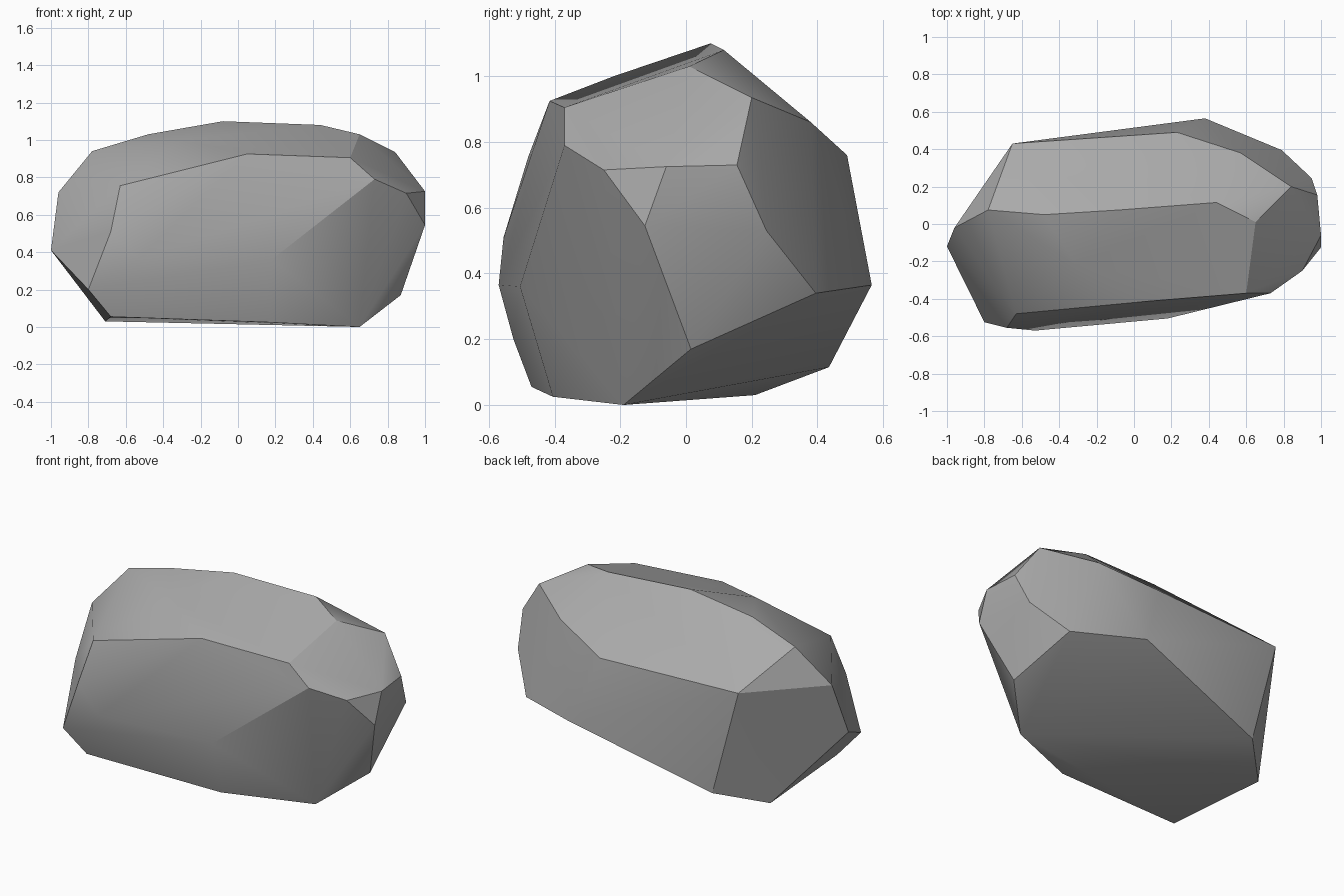
import bpy
import bmesh
import math

# Remove the default object
default_cube = bpy.data.objects.get("Cube")
if default_cube:
    bpy.data.objects.remove(default_cube, do_unlink=True)

# Single stone colour
stone_grey = bpy.data.materials.new("stone_grey")
stone_grey.use_nodes = True
stone_colour = (0.4, 0.4, 0.4, 1.0)
stone_grey.diffuse_color = stone_colour
principled_node = next(node for node in stone_grey.node_tree.nodes if node.type == "BSDF_PRINCIPLED")
principled_node.inputs["Base Color"].default_value = stone_colour
principled_node.inputs["Roughness"].default_value = 0.9

# Corner points of the chipped stone, grouped by region
crown_corners = [(-.48, .05, 1.03), (-.08, .075, 1.1), (.44, .115, 1.08), (.65, .01, 1.03),
                 (.6, -.37, .905), (.05, -.415, .925), (-.31, -.22, 1.0)]
back_corners = [(.84, .2, .935), (.57, .38, .86), (.23, .49, .76), (-.65, .43, .76),
                (.38, .565, .365), (.79, .395, .34)]
left_end_corners = [(.98, .155, .73), (1, -.06, .725), (1, -.125, .545), (.95, .245, .53),
                    (.9, -.25, .715), (.73, -.37, .79)]
right_end_corners = [(-.78, .075, .94), (-.96, -.02, .72), (-1, -.12, .41), (-.8, -.525, .2),
                     (-.68, -.555, .51), (-.63, -.48, .755)]
front_corners = [(-.53, -.57, .365), (.18, -.505, .36)]
base_corners = [(.87, .015, .17), (.65, -.19, 0), (.17, -.405, .025), (-.68, -.47, .055),
                (-.71, .21, .03), (-.48, .435, .115)]
stone_regions = (crown_corners, back_corners, left_end_corners,
                 right_end_corners, front_corners, base_corners)


def build_stone(object_name, regions, material):
    """Wrap a tight skin around the corners and merge nearly flat facets."""
    stone_bmesh = bmesh.new()
    for region in regions:
        for corner in region:
            stone_bmesh.verts.new(corner)
    bmesh.ops.convex_hull(stone_bmesh, input=stone_bmesh.verts[:])
    bmesh.ops.dissolve_limit(stone_bmesh, angle_limit=math.radians(5),
                             verts=stone_bmesh.verts[:], edges=stone_bmesh.edges[:])
    bmesh.ops.recalc_face_normals(stone_bmesh, faces=stone_bmesh.faces[:])
    stone_mesh = bpy.data.meshes.new(object_name)
    stone_bmesh.to_mesh(stone_mesh)
    stone_bmesh.free()
    stone_mesh.materials.append(material)
    stone_object = bpy.data.objects.new(object_name, stone_mesh)
    bpy.context.scene.collection.objects.link(stone_object)
    return stone_object


# Boulder with soft shading over shallow edges and crisp chipped edges
boulder = build_stone("boulder", stone_regions, stone_grey)
bpy.ops.object.select_all(action="DESELECT")
boulder.select_set(True)
bpy.context.view_layer.objects.active = boulder
bpy.ops.object.shade_smooth_by_angle(angle=math.radians(30))
